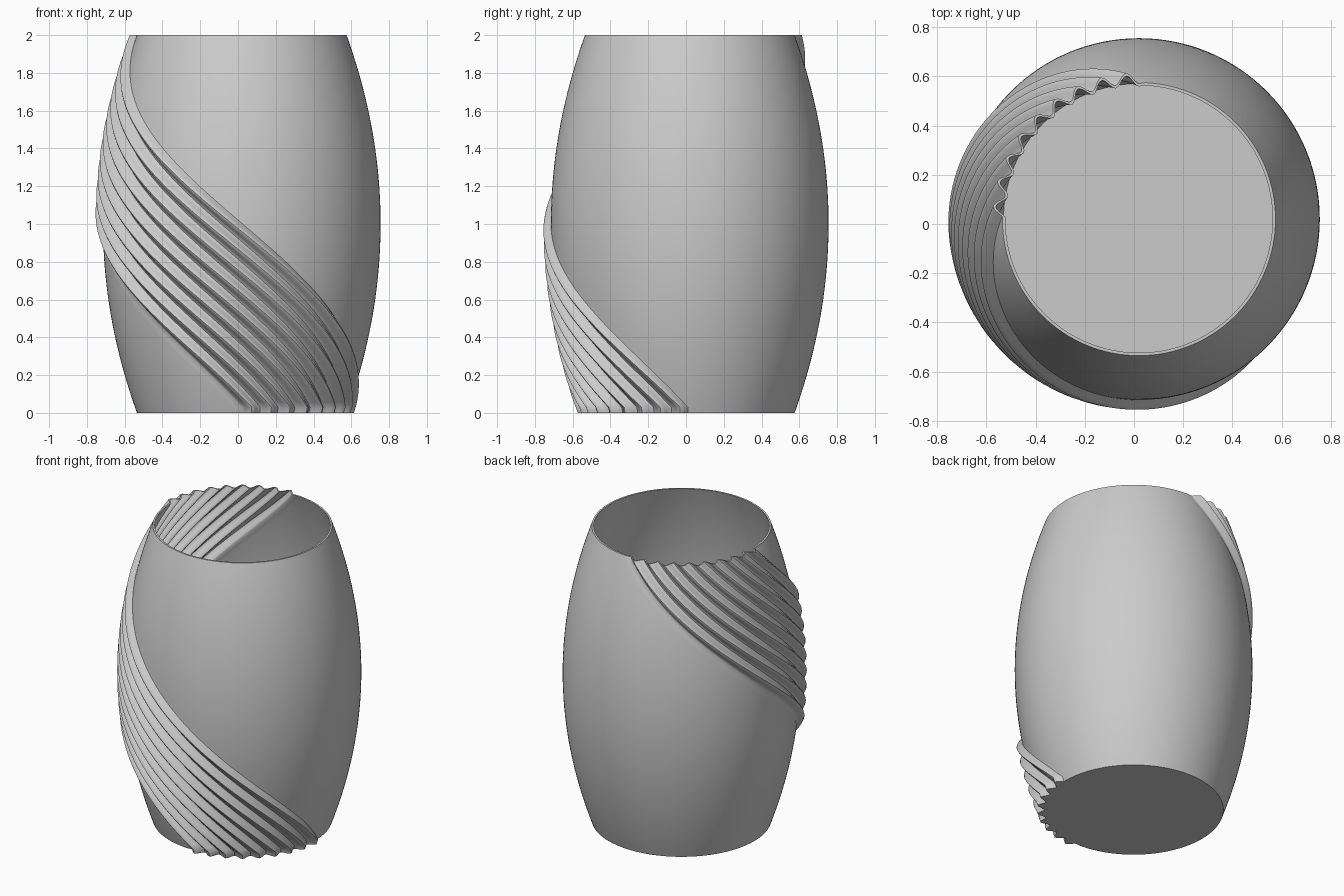
import bpy, bmesh, math

HEIGHT, RIBS, STEPS, ROWS = 2.0, 9, 10, 72
WALL, FOOT = 0.012, 0.03
CENTRE = 0.02

cube = bpy.data.objects.get("Cube")
if cube:
    bpy.data.objects.remove(cube, do_unlink=True)

grey = bpy.data.materials.new("plain grey")
grey.use_nodes = True
colour = (0.6, 0.6, 0.6, 1)
grey.diffuse_color = colour
grey.node_tree.nodes["Principled BSDF"].inputs["Base Color"].default_value = colour

# Columns: a ribbed quarter, then a smooth three quarters
columns = []
ribbed = RIBS * STEPS
for i in range(ribbed):
    wave = math.sin(math.pi * i / STEPS) ** 2
    columns.append((math.radians(-90 + 90 * i / ribbed), 0.044 * wave - 0.004))
plain = 96
for i in range(plain):
    columns.append((math.radians(270 * i / plain), 0.0))


def ring(bm, z, inset):
    """One cross-section of the barrel, turned by the twist at height z."""
    bulge = 0.735 - 0.18 * (z - 1) ** 2
    turn = math.pi * max(0, z - FOOT) / (HEIGHT - FOOT)
    verts = []
    for angle, lift in columns:
        r = bulge + lift - inset
        a = angle - turn
        verts.append(bm.verts.new((r * math.cos(a), r * math.sin(a), z)))
    return verts


def bridge(bm, low, high):
    n = len(low)
    for i in range(n):
        j = (i + 1) % n
        bm.faces.new((low[i], low[j], high[j], high[i]))


def finish(bm, name):
    bmesh.ops.recalc_face_normals(bm, faces=bm.faces)
    mesh = bpy.data.meshes.new(name)
    bm.to_mesh(mesh)
    bm.free()
    mesh.materials.append(grey)
    obj = bpy.data.objects.new(name, mesh)
    obj.location = (CENTRE, CENTRE, 0)
    bpy.context.collection.objects.link(obj)
    bpy.ops.object.select_all(action="DESELECT")
    obj.select_set(True)
    bpy.context.view_layer.objects.active = obj
    bpy.ops.object.shade_smooth_by_angle(angle=math.radians(40))


# Thin wall: up the outside, over the rim, down the inside
bm = bmesh.new()
heights = [0] + [FOOT + (HEIGHT - FOOT) * k / ROWS for k in range(ROWS + 1)]
rings = [ring(bm, z, 0) for z in heights]
rings += [ring(bm, z, WALL) for z in reversed(heights)]
for k in range(len(rings)):
    bridge(bm, rings[k], rings[(k + 1) % len(rings)])
finish(bm, "vase_wall")

# Floor plate filling the foot
bm = bmesh.new()
bottom, top = ring(bm, 0, WALL / 2), ring(bm, FOOT * 0.7, WALL / 2)
bridge(bm, bottom, top)
for loop in (bottom, top):
    z = loop[0].co.z
    hub = bm.verts.new((0, 0, z))
    for i in range(len(loop)):
        bm.faces.new((loop[i], loop[(i + 1) % len(loop)], hub))
finish(bm, "vase_floor")
